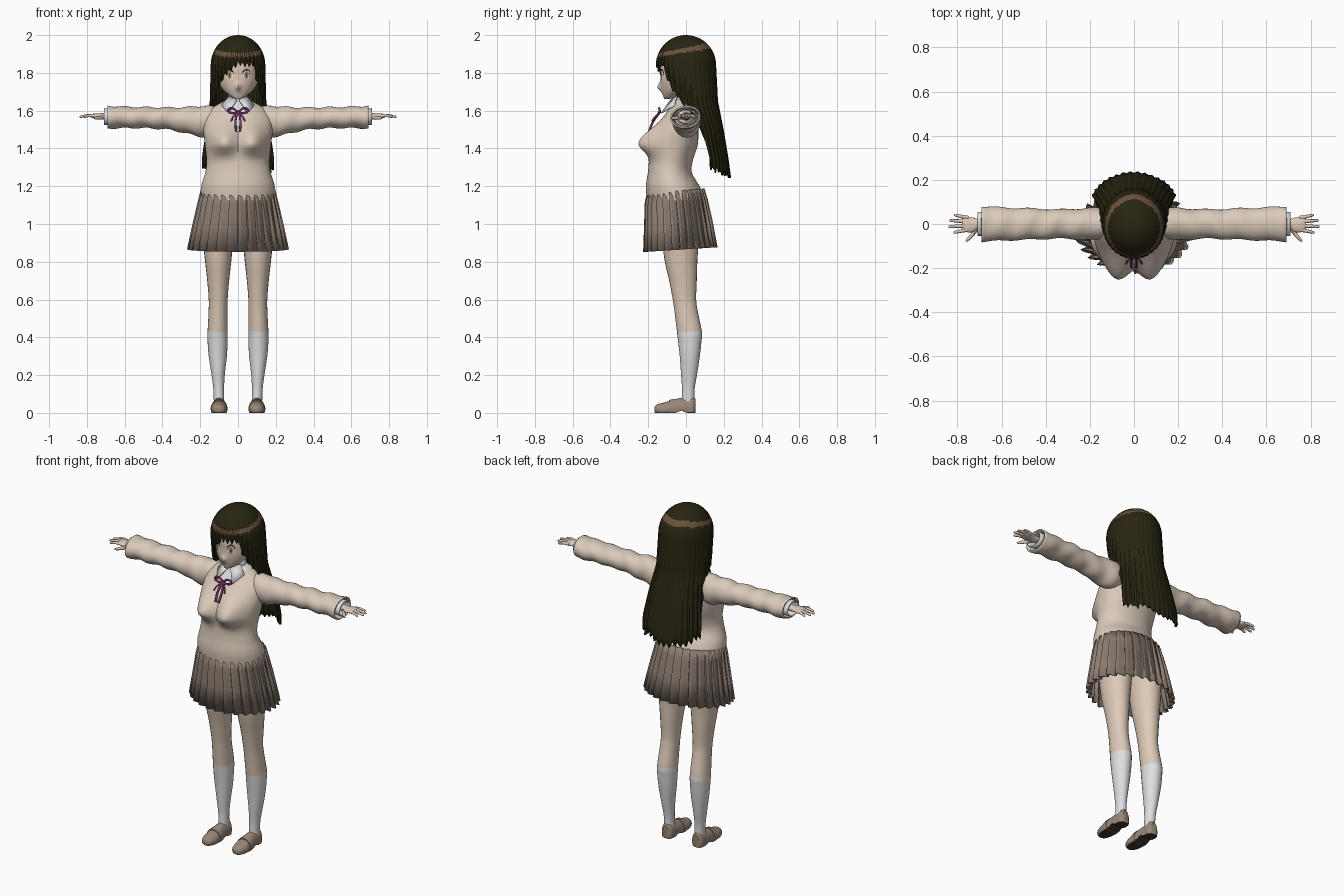
import bpy, bmesh, math, random
from mathutils import Vector

random.seed(4)
if "Cube" in bpy.data.objects:
    bpy.data.objects.remove(bpy.data.objects["Cube"])


def material(name, *rgb):
    m = bpy.data.materials.new(name)
    m.use_nodes = True
    m.diffuse_color = (*rgb, 1)
    m.node_tree.nodes["Principled BSDF"].inputs["Base Color"].default_value = (*rgb, 1)
    return m


skin = material("skin", .73, .59, .48)
knit = material("beige knit", .70, .59, .49)
pleat = material("taupe cloth", .26, .205, .165)
white = material("white cotton", .74, .74, .76)
dark = material("dark hair", .021, .018, .006)
shine = material("hair shine", .147, .084, .045)
plum = material("plum ribbon", .2, .035, .13)
leather = material("shoe leather", .32, .245, .19)
rubber = material("dark sole", .05, .034, .022)
amber = material("amber iris", .42, .29, .14)


def finish(name, bm, mats, paint=None, mirror=False, thick=0, angle=40):
    """Turn a bmesh into an object, colour faces by rule and add modifiers."""
    bmesh.ops.remove_doubles(bm, verts=bm.verts, dist=1e-5)
    bmesh.ops.recalc_face_normals(bm, faces=bm.faces)
    for f in bm.faces:
        f.smooth = True
        if paint:
            f.material_index = int(paint(f.calc_center_median(), f.normal))
    me = bpy.data.meshes.new(name)
    bm.to_mesh(me)
    bm.free()
    for m in mats:
        me.materials.append(m)
    me.set_sharp_from_angle(angle=math.radians(angle))
    ob = bpy.data.objects.new(name, me)
    bpy.context.collection.objects.link(ob)
    if mirror:
        ob.modifiers.new("mirror", 'MIRROR').use_mirror_merge = False
    if thick:
        s = ob.modifiers.new("thickness", 'SOLIDIFY')
        s.thickness = thick
    return ob


def skin_rings(bm, rings, caps, closed=True):
    rows = [[bm.verts.new(p) for p in r] for r in rings]
    n = len(rows[0])
    for a, b in zip(rows, rows[1:]):
        for i in range(n if closed else n - 1):
            j = (i + 1) % n
            bm.faces.new((a[i], a[j], b[j], b[i]))
    if caps:
        bm.faces.new(rows[0])
        bm.faces.new(rows[-1])


def spline(keys, sub):
    """Catmull-Rom through tuples."""
    out = []
    for i in range(len(keys) - 1):
        p = [keys[max(i - 1, 0)], keys[i], keys[i + 1], keys[min(i + 2, len(keys) - 1)]]
        for s in range(sub):
            t = s / sub
            out.append([b + .5 * t * (c - a + t * (2*a - 5*b + 4*c - d + t * (3*(b - c) + d - a)))
                        for a, b, c, d in zip(*p)])
    return out + [list(keys[-1])]


def loft(name, axis, keys, mats, seg=24, sub=4, deform=None, caps=True, **kw):
    """Ellipse rings (position, centre a, centre b, radius a, radius b) along an axis."""
    bm = bmesh.new()
    rings = []
    for t, a, b, ra, rb in spline(keys, sub):
        ring = []
        for i in range(seg):
            w = math.tau * i / seg
            u, v = a + ra * math.cos(w), b + rb * math.sin(w)
            p = Vector({'x': (t, u, v), 'y': (u, t, v), 'z': (u, v, t)}[axis])
            if deform:
                deform(p)
            ring.append(p)
        rings.append(ring)
    skin_rings(bm, rings, caps)
    return finish(name, bm, mats, **kw)


def lerp(x, table):
    for (x0, *a), (x1, *b) in zip(table, table[1:]):
        if x <= x1:
            t = max(0, (x - x0) / (x1 - x0))
            return [p + (q - p) * t for p, q in zip(a, b)]
    return table[-1][1:]


# Head with a small nose, and neck
def nose(p):
    if p.y < -.05:
        p.y -= .02 * math.exp(-(p.x / .014) ** 2 - ((p.z - 1.725) / .02) ** 2)


head = loft("head", 'z', [(1.662, 0, -.1, .015, .015), (1.68, 0, -.08, .045, .042),
            (1.71, 0, -.045, .08, .085), (1.75, 0, -.02, .105, .115), (1.79, 0, -.01, .115, .125),
            (1.84, 0, -.004, .118, .13), (1.91, 0, 0, .1, .11), (1.96, 0, 0, .05, .05)],
            [skin], seg=64, sub=6, deform=nose)
loft("neck", 'z', [(1.56, 0, -.01, .05, .045), (1.64, 0, -.02, .042, .042),
                   (1.74, 0, -.03, .042, .045)], [skin])


# Face details: thin discs laid on the face
def face_plate(name, x, z, rx, rz, lift, mat, mirror=True):
    bm = bmesh.new()
    rim = [bm.verts.new((x + rx * math.cos(math.tau * i / 24), -.16,
                         z + rz * math.sin(math.tau * i / 24))) for i in range(24)]
    mid = bm.verts.new((x, -.16, z))
    for a, b in zip(rim, rim[1:] + rim[:1]):
        bm.faces.new((a, b, mid))
    ob = finish(name, bm, [mat], mirror=mirror)
    w = ob.modifiers.new("wrap", 'SHRINKWRAP')
    w.target, w.offset, w.wrap_mode = head, lift, 'ABOVE_SURFACE'


face_plate("lash", .06, 1.795, .032, .026, .002, dark)
face_plate("eye_white", .06, 1.787, .029, .026, .0035, white)
face_plate("iris", .058, 1.787, .015, .023, .005, amber)
face_plate("pupil", .058, 1.787, .006, .011, .0065, dark)
face_plate("mouth", 0, 1.697, .013, .002, .002, leather, mirror=False)

# Hair: one curtain whose hem changes around the head
hem = [(0, 1.83), (38, 1.83), (46, 1.73), (58, 1.66), (80, 1.6), (96, 1.5), (104, 1.27), (180, 1.235)]
fall = [(1.24, .1, .195, .14), (1.35, .1, .198, .125), (1.5, .07, .175, .13),
        (1.65, .02, .15, .15), (1.84, 0, .145, .16)]
COLS, ROWS = 144, 44
bm = bmesh.new()
cols = []
tips = [random.uniform(0, .03) for _ in range(COLS // 4)]
for i in range(COLS):
    w = math.tau * i / COLS - math.pi
    a = abs(math.degrees(w))
    strand = abs(i % 4 - 2) / 2
    low = lerp(a, hem)[0] + .025 * strand + (tips[i // 4] if a > 42 else .3 * tips[i // 4])
    if a < 42:
        low += min(0, .8 * .145 * math.sin(w))
    col = []
    for r in range(ROWS + 1):
        t = r / ROWS
        z = low + (2 - low) * (1 - t * t)
        cy, rx, ry = lerp(z, fall)
        k = math.sqrt(max(0, 1 - (max(0, z - 1.84) / .16) ** 2))
        k *= 1 - .035 * strand * t
        col.append((rx * k * math.sin(w), cy - ry * k * math.cos(w), z))
    cols.append(col)
skin_rings(bm, cols + cols[:1], False, closed=False)


def band(c, n):
    return abs(c.z - 1.903 - .18 * (c.y + .1)) < .011 + .05 * max(0, c.y)


finish("hair", bm, [dark, shine], paint=band, thick=.012, angle=30)

# Sweater body, with a shirt-coloured V at the neck
def bust(p):
    if p.y < -.03:
        s = .09 if p.z > 1.43 else .06
        f = min(1, (-.03 - p.y) / .06)
        p.y -= .083 * f * math.exp(-((abs(p.x) - .08) / .075) ** 2 - ((p.z - 1.43) / s) ** 2)


def neckline(c, n):
    return c.z > 1.645 or (c.y < -.03 and abs(c.x) < (c.z - 1.52) * .5)


loft("sweater", 'z', [(1.125, 0, -.05, .2, .157), (1.2, 0, -.07, .195, .142), (1.27, 0, -.085, .174, .117),
     (1.33, 0, -.08, .166, .115), (1.42, 0, -.06, .175, .122), (1.5, 0, -.045, .183, .11),
     (1.57, 0, -.025, .175, .09), (1.615, 0, -.015, .135, .072), (1.645, 0, -.01, .085, .06),
     (1.66, 0, -.01, .055, .05)], [knit, white], seg=112, sub=8, deform=bust, paint=neckline)


# Sleeves with soft wrinkles, shirt cuffs
def wrinkle(p):
    p.z += .004 * math.sin(p.x * 55 + p.y * 20)
    p.y += .003 * math.sin(p.x * 43)


loft("sleeve", 'x', [(.1, 0, 1.545, .06, .07), (.17, 0, 1.543, .073, .083), (.25, 0, 1.547, .07, .073),
     (.35, 0, 1.557, .066, .06), (.45, 0, 1.562, .07, .056), (.57, 0, 1.564, .074, .056),
     (.69, 0, 1.566, .08, .06)], [knit], seg=32, sub=6, deform=wrinkle, caps=False, mirror=True, thick=.008)
loft("shirt_cuff", 'x', [(.6, 0, 1.568, .05, .04), (.708, 0, 1.568, .055, .045)],
     [white], caps=False, mirror=True, thick=.006)

# Hands
loft("palm", 'x', [(.6, 0, 1.57, .025, .022), (.7, 0, 1.57, .023, .018), (.73, -.004, 1.571, .033, .015),
     (.765, 0, 1.572, .036, .012), (.778, .002, 1.572, .03, .007)], [skin], mirror=True)
for label, y0, x1, y1 in (("index", -.026, .818, -.038), ("middle", -.008, .84, -.012),
                          ("ring", .011, .836, .016), ("little", .028, .815, .04)):
    loft(label + "_finger", 'x', [(.75, y0, 1.572, .009, .009), ((x1 + .75) / 2, (y0 + y1) / 2, 1.574, .008, .008),
         (x1 - .006, y1, 1.568, .006, .006), (x1, y1, 1.567, .002, .002)], [skin], seg=10, mirror=True)
loft("thumb", 'x', [(.705, -.015, 1.566, .014, .012), (.73, -.045, 1.562, .014, .01),
     (.752, -.068, 1.56, .01, .008), (.762, -.077, 1.56, .003, .003)], [skin], seg=10, mirror=True)

# Collar stand and pointed collar flaps
loft("collar_stand", 'z', [(1.62, 0, -.018, .062, .056), (1.685, 0, -.012, .05, .05)],
     [white], caps=False, thick=.005)
bm = bmesh.new()
bm.faces.new([bm.verts.new(p) for p in ((.004, -.078, 1.655), (.05, -.045, 1.675), (.085, -.06, 1.625),
                                        (.05, -.128, 1.585))])
finish("collar_flap", bm, [white], mirror=True, thick=.006)


# Ribbon bow and tails
def ribbon(name, pts, r):
    cu = bpy.data.curves.new(name, 'CURVE')
    cu.dimensions, cu.bevel_depth, cu.bevel_resolution = '3D', r, 2
    for s in (1, -1):
        sp = cu.splines.new('BEZIER')
        sp.bezier_points.add(len(pts) - 1)
        for b, (x, y, z) in zip(sp.bezier_points, pts):
            b.co = (s * x, y, z)
            b.handle_left_type = b.handle_right_type = 'AUTO'
    cu.materials.append(plum)
    bpy.context.collection.objects.link(bpy.data.objects.new(name, cu))


ribbon("bow_loop", [(0, -.137, 1.592), (.035, -.142, 1.613), (.053, -.14, 1.6), (.035, -.144, 1.588),
                    (0, -.14, 1.59)], .006)
ribbon("bow_tail", [(.004, -.14, 1.59), (.013, -.172, 1.545), (.01, -.197, 1.49)], .006)
ribbon("bow_end", [(0, -.14, 1.59), (.025, -.162, 1.568), (.036, -.18, 1.545)], .005)

# Pleated skirt
bm = bmesh.new()
PLEATS = 28
rings = []
for z, cy, rx, ry, depth in ((1.175, -.055, .199, .153, .05), (1.12, -.052, .213, .167, .06),
                             (1, -.04, .241, .182, .09), (.865, -.03, .27, .197, .11)):
    ring = []
    for i in range(PLEATS):
        for part, sink in ((0, 0), (.3, .15), (.88, 1), (.95, 1)):
            w = math.tau * (i + part) / PLEATS
            k = 1 - depth * sink
            ring.append((rx * k * math.cos(w), cy + ry * k * math.sin(w), z + .012 * math.sin(w)))
    rings.append(ring)
skin_rings(bm, rings, False)
finish("skirt", bm, [pleat], thick=.004, angle=15)

# Legs with knee socks
loft("leg", 'z', [(.03, .1, .01, .028, .035), (.12, .102, .012, .028, .033), (.2, .105, .016, .035, .042),
     (.3, .107, .02, .048, .053), (.38, .108, .02, .053, .062), (.43, .108, .018, .053, .066),
     (.53, .106, .002, .05, .062), (.6, .105, -.008, .05, .062), (.7, .105, -.016, .058, .073),
     (.8, .105, -.026, .069, .086), (.9, .105, -.03, .079, .096), (1.05, .1, -.04, .09, .11)],
     [white, skin], sub=5, mirror=True, paint=lambda c, n: c.z > .43)


# Loafers with flat dark soles and a strap over the instep
def ground(p):
    arch = .012 * math.exp(-((p.y + .025) / .018) ** 2)
    p.z = max(p.z, arch)


loft("shoe", 'y', [(-.168, .1, .018, .012, .012), (-.155, .1, .018, .03, .026), (-.12, .1, .018, .042, .036),
     (-.08, .1, .02, .043, .045), (-.04, .1, .022, .039, .055), (0, .1, .024, .036, .058),
     (.035, .1, .026, .034, .062), (.05, .1, .03, .02, .045)],
     [leather, rubber], seg=32, sub=5, deform=ground, mirror=True, paint=lambda c, n: n.z < -.8 and c.z < .02)
loft("shoe_strap", 'y', [(-.09, .1, .022, .045, .046), (-.065, .1, .022, .044, .052)],
     [leather], sub=2, deform=ground, mirror=True)
